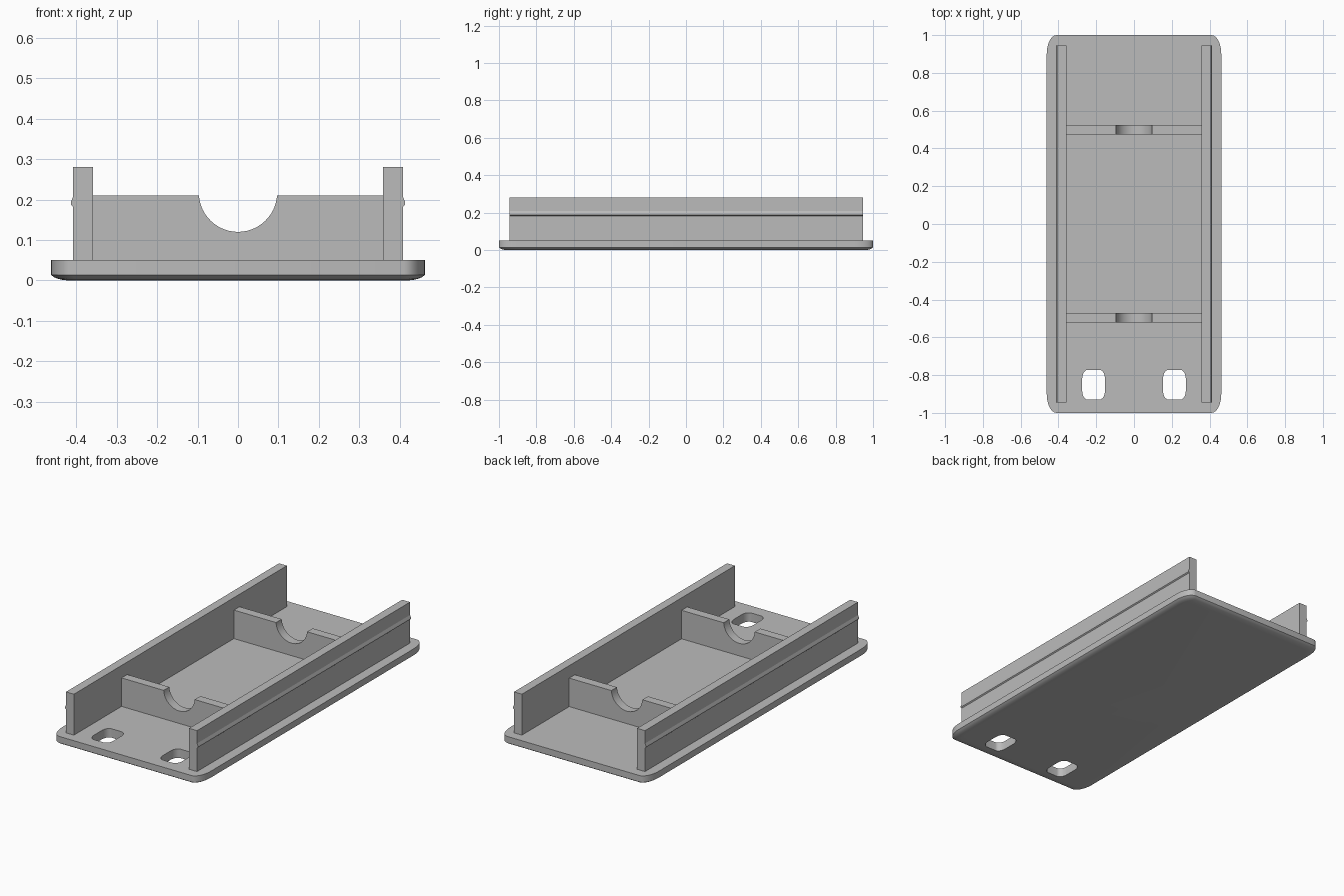
import bpy
import bmesh
from math import cos, sin, pi, asin

if "Cube" in bpy.data.objects:
    bpy.data.objects.remove(bpy.data.objects["Cube"])

grey = bpy.data.materials.new("plain_grey")
grey.use_nodes = True
colour = (0.5, 0.5, 0.5, 1)
grey.diffuse_color = colour
grey.node_tree.nodes["Principled BSDF"].inputs["Base Color"].default_value = colour


def rounded_rect(hx, hy, rx, ry, steps=8):
    """Outline with elliptical corners, counter-clockwise."""
    points = []
    for q, (sx, sy) in enumerate([(1, 1), (-1, 1), (-1, -1), (1, -1)]):
        for i in range(steps + 1):
            a = (q + i / steps) * pi / 2
            points.append((sx * (hx - rx) + rx * cos(a), sy * (hy - ry) + ry * sin(a)))
    return points


def loft(name, rings):
    """Closed solid skinned through equal rings of 3D points."""
    bm = bmesh.new()
    loops = [[bm.verts.new(p) for p in ring] for ring in rings]
    count = len(loops[0])
    for low, high in zip(loops, loops[1:]):
        for i in range(count):
            j = (i + 1) % count
            bm.faces.new((low[i], low[j], high[j], high[i]))
    bm.faces.new(loops[0][::-1])
    bm.faces.new(loops[-1])
    bmesh.ops.recalc_face_normals(bm, faces=bm.faces)
    mesh = bpy.data.meshes.new(name)
    bm.to_mesh(mesh)
    bm.free()
    mesh.materials.append(grey)
    obj = bpy.data.objects.new(name, mesh)
    bpy.context.collection.objects.link(obj)
    return obj


def extrude_y(name, profile, y0, y1):
    """Extrude an x-z profile along y."""
    return loft(name, [[(x, y, z) for x, z in profile] for y in (y0, y1)])


def smooth(obj):
    bpy.ops.object.select_all(action='DESELECT')
    obj.select_set(True)
    bpy.context.view_layer.objects.active = obj
    bpy.ops.object.shade_smooth_by_angle(angle=pi / 6)


# Base plate with a softly rounded underside
BASE_TOP = 0.05
edge = [(0.045, 0), (0.03, 0.001), (0.018, 0.004), (0.008, 0.008), (0, 0.014), (0, BASE_TOP)]
base = loft("base_plate", [
    [(x, y, z) for x, y in rounded_rect(0.462 - d, 1 - d, 0.052 - d * 0.5, 0.1 - d * 0.5)]
    for d, z in edge])

# Slots through the front end of the plate
for side in (-1, 1):
    cutter = loft("slot_cutter", [
        [(x + side * 0.214, y - 0.851, z) for x, y in rounded_rect(0.06, 0.079, 0.03, 0.045)]
        for z in (-0.1, 0.2)])
    cut = base.modifiers.new("slot", 'BOOLEAN')
    cut.operation = 'DIFFERENCE'
    cut.solver = 'EXACT'
    cut.object = cutter
    bpy.ops.object.select_all(action='DESELECT')
    base.select_set(True)
    bpy.context.view_layer.objects.active = base
    bpy.ops.object.modifier_apply(modifier=cut.name)
    bpy.data.objects.remove(cutter)
smooth(base)

# Side walls, each with a small snap ridge along the outer face
wall = [(0.358, BASE_TOP), (0.407, BASE_TOP), (0.407, 0.182), (0.413, 0.187),
        (0.413, 0.193), (0.407, 0.208), (0.407, 0.28), (0.358, 0.28)]
for name, side in (("left_wall", 1), ("right_wall", -1)):
    extrude_y(name, [(side * x, z) for x, z in wall], -0.945, 0.945)

# Cross ribs with a round cradle notch
RIB_TOP, RADIUS, CENTRE = 0.21, 0.0967, 0.2167
start = asin((CENTRE - RIB_TOP) / RADIUS)
arc = [start + (pi - 2 * start) * i / 24 for i in range(25)]
rib = [(-0.358, RIB_TOP), (-0.358, BASE_TOP), (0.358, BASE_TOP), (0.358, RIB_TOP)]
rib += [(RADIUS * cos(a), CENTRE - RADIUS * sin(a)) for a in arc]
for name, y in (("front_rib", -0.497), ("back_rib", 0.5)):
    smooth(extrude_y(name, rib, y - 0.025, y + 0.025))
